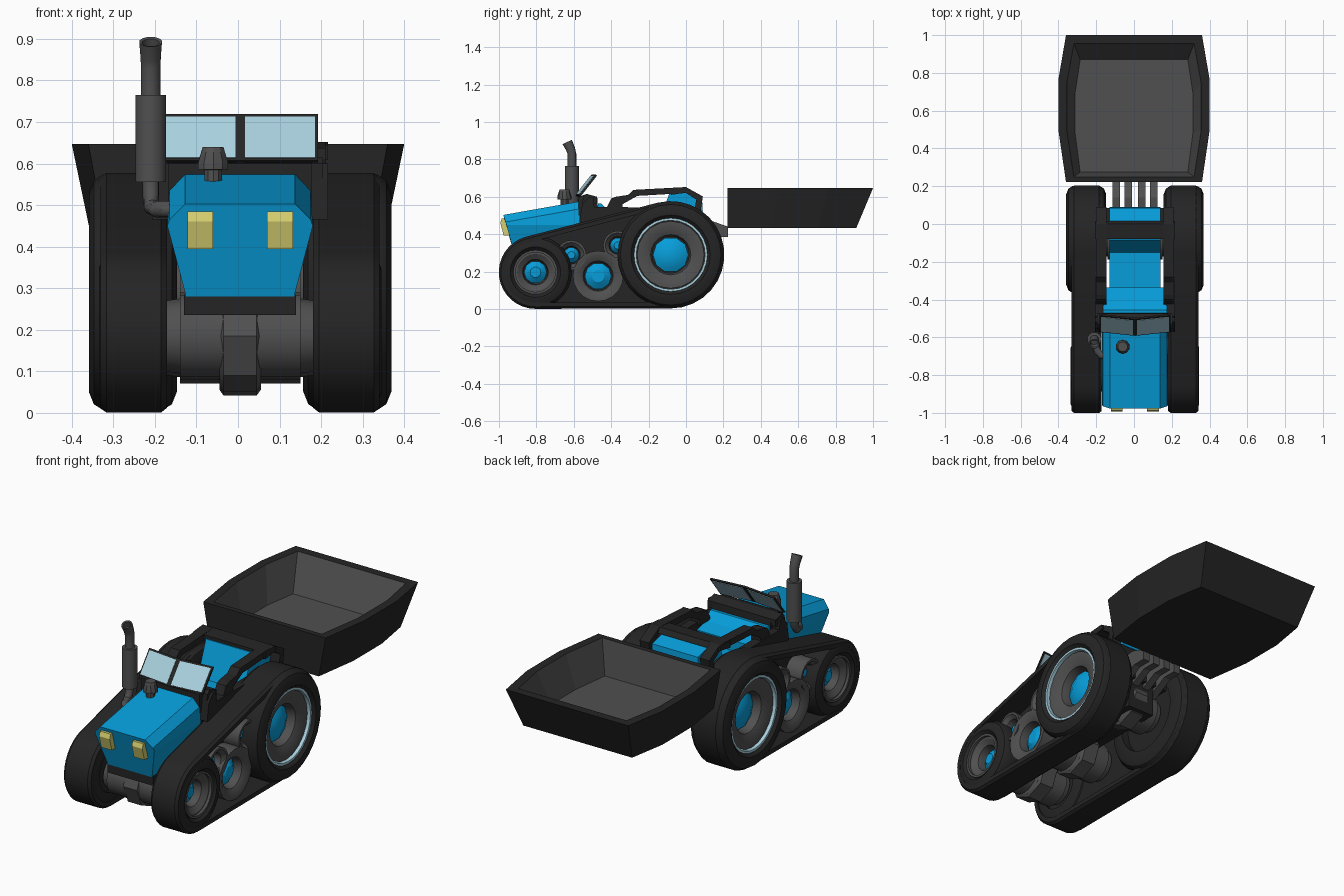
import bpy, bmesh
from math import sin, cos, pi, atan2, acos, hypot
from mathutils import Vector

if "Cube" in bpy.data.objects:
    bpy.data.objects.remove(bpy.data.objects["Cube"])

X0 = 0.005  # tractor centre line


def mat(name, r, g, b):
    m = bpy.data.materials.new(name)
    m.diffuse_color = (r, g, b, 1)
    m.use_nodes = True
    m.node_tree.nodes["Principled BSDF"].inputs["Base Color"].default_value = m.diffuse_color
    return m


BLUE = mat("blue", 0.002, 0.34, 0.70)
BLACK = mat("black", 0.018, 0.018, 0.018)
GREY = mat("dark_grey", 0.08, 0.08, 0.08)
GLASS = mat("glass", 0.40, 0.64, 0.74)
YELLOW = mat("lamp_yellow", 0.66, 0.62, 0.16)


def loft(name, rings, m, loop=False, caps=(True, True), smooth=None):
    """Skin a list of equal-sized point rings."""
    bm = bmesh.new()
    vs = [[bm.verts.new(p) for p in r] for r in rings]
    n = len(vs[0])
    for i in range(len(vs) if loop else len(vs) - 1):
        a, b = vs[i], vs[(i + 1) % len(vs)]
        for j in range(n):
            bm.faces.new((a[j], a[(j + 1) % n], b[(j + 1) % n], b[j]))
    if not loop:
        if caps[0]:
            bm.faces.new(vs[0])
        if caps[1]:
            bm.faces.new(vs[-1])
    bmesh.ops.recalc_face_normals(bm, faces=bm.faces)
    me = bpy.data.meshes.new(name)
    bm.to_mesh(me)
    bm.free()
    me.materials.append(m)
    ob = bpy.data.objects.new(name, me)
    bpy.context.collection.objects.link(ob)
    if smooth:
        bpy.ops.object.select_all(action='DESELECT')
        ob.select_set(True)
        bpy.context.view_layer.objects.active = ob
        bpy.ops.object.shade_smooth_by_angle(angle=smooth)
    return ob


def prism(name, yz, xa, xb, m):
    """Side profile extruded across x (relative to the centre line)."""
    return loft(name, [[(X0 + x, y, z) for y, z in yz] for x in (xa, xb)], m)


def box(name, xa, xb, ya, yb, za, zb, m):
    return prism(name, [(ya, za), (yb, za), (yb, zb), (ya, zb)], xa, xb, m)


def lathe(name, prof, c, m, seg=24, loop=False, s=1):
    """Turn (x, radius) profile about an x axis through c = (y, z)."""
    rings = [[(X0 + s * x, c[0] + r * cos(2 * pi * k / seg), c[1] + r * sin(2 * pi * k / seg))
              for k in range(seg)] for x, r in prof]
    return loft(name, rings, m, loop=loop, smooth=0.6)


def tube(name, pts, radii, m, seg=12):
    """Round pipe along a path; a path that doubles back makes a hollow mouth."""
    P = [Vector(p) for p in pts]
    rings, t = [], None
    for i, p in enumerate(P):
        d = (P[min(i + 1, len(P) - 1)] - P[max(i - 1, 0)]).normalized()
        t = d if t is None or d.dot(t) > 0.5 else t
        u = t.cross(Vector((0.3, 1, 0.1))).normalized()
        v = t.cross(u)
        rings.append([p + radii[i] * (u * cos(2 * pi * k / seg) + v * sin(2 * pi * k / seg)) for k in range(seg)])
    return loft(name, rings, m, smooth=0.6)


def hull(c1, r1, c2, r2, n=16):
    """Belt line round two circles."""
    dy, dz = c2[0] - c1[0], c2[1] - c1[1]
    a, b = atan2(dz, dy), acos((r1 - r2) / hypot(dy, dz))
    pts = []
    for c, r, s, e in ((c1, r1, a + b, a - b + 2 * pi), (c2, r2, a - b, a + b)):
        pts += [(c[0] + r * cos(s + (e - s) * k / n), c[1] + r * sin(s + (e - s) * k / n)) for k in range(n + 1)]
    return pts


FRONT, REAR, MID = (-0.805, 0.197), (-0.082, 0.29), (-0.47, 0.176)


def tyre(name, c, R, h, xa, xb, s):
    lathe(name, [(xa, h), (xa, R - 0.045), (xa + 0.012, R - 0.015), (xa + 0.035, R), (xb - 0.035, R),
                 (xb - 0.012, R - 0.015), (xb, R - 0.045), (xb, h + 0.02), (xb - 0.02, h)], c, BLACK, 28, True, s)


def hub(name, c, R, x, s):
    # grey dished rim with a recessed blue hub
    lathe(name + "_rim", [(0.2, R), (x, R), (x, R * 0.85), (x - 0.02, R * 0.6), (x - 0.05, R * 0.55),
                          (0.2, R * 0.55)], c, GREY, 20, True, s)
    lathe(name + "_hub", [(0.2, R * 0.53), (x - 0.06, R * 0.53), (x - 0.05, R * 0.42), (x - 0.035, R * 0.25)],
          c, BLUE, 10, False, s)


# tracks and wheels, both sides
for s, side in ((-1, "left"), (1, "right")):
    outer, inner = hull(FRONT, 0.196, REAR, 0.287), hull(FRONT, 0.162, REAR, 0.253)
    edge = hull(FRONT, 0.185, REAR, 0.276)
    loft(side + "_track_belt", [[(X0 + s * x, y, z) for y, z in line] for line, x in
         ((edge, 0.176), (outer, 0.19), (outer, 0.322), (edge, 0.336), (inner, 0.336), (inner, 0.176))],
         BLACK, loop=True, smooth=0.5)
    prism(side + "_track_plate", inner, s * 0.195, s * 0.215, BLACK)
    tyre(side + "_front_tyre", FRONT, 0.195, 0.115, 0.177, 0.34, s)
    tyre(side + "_rear_tyre", REAR, 0.284, 0.192, 0.152, 0.364, s)
    hub(side + "_front", FRONT, 0.115, 0.315, s)
    hub(side + "_rear", REAR, 0.18, 0.335, s)
    for nm, c, r, x, m in (("front", FRONT, 0.118, 0.33, GREY), ("rear", REAR, 0.196, 0.35, GLASS)):
        lathe(f"{side}_{nm}_trim_ring", [(0.3, r), (x, r), (x, r - 0.012), (0.3, r - 0.012)], c, m, 28, True, s)
    hub(side + "_road_wheel", MID, 0.135, 0.31, s)
    hub(side + "_idler_front", (-0.613, 0.288), 0.08, 0.31, s)
    hub(side + "_idler_rear", (-0.365, 0.34), 0.078, 0.31, s)

# axles with stepped flanges, and their central casings
for nm, (y, z) in (("front", (-0.8, 0.185)), ("middle", MID), ("rear", REAR)):
    half = [(0.22, 0.05), (0.18, 0.05), (0.18, 0.085), (0.145, 0.09), (0.145, 0.105), (0.06, 0.105)]
    lathe(nm + "_axle", half + [(-x, r) for x, r in reversed(half)], (y, z), GREY, 16)
    lathe(nm + "_casing", [(-0.05, 0.12), (-0.04, 0.134), (0.04, 0.134), (0.05, 0.12)], (y + 0.02, z), GREY, 8)
box("chassis_beam", -0.08, 0.08, -0.88, 0.06, 0.2, 0.4, BLACK)

# hood
front = [(0.13, -0.915, 0.28), (0.175, -0.96, 0.45), (0.17, -0.965, 0.465), (0.132, -0.977, 0.503)]
back = [(0.13, -0.57, 0.28), (0.175, -0.57, 0.45), (0.17, -0.57, 0.535), (0.132, -0.57, 0.575)]
loft("hood", [[(X0 + x, y, z) for x, y, z in h] + [(X0 - x, y, z) for x, y, z in reversed(h)]
              for h in (front, back)], BLUE)
box("hood_base", -0.135, 0.135, -0.913, -0.45, 0.235, 0.285, BLACK)
for s in (-1, 1):
    prism("headlight", [(-0.96, 0.484), (-0.985, 0.484), (-0.993, 0.46), (-0.975, 0.394), (-0.94, 0.394)],
          s * 0.065, s * 0.127, YELLOW)

# exhaust and air intake
tube("exhaust_elbow", [(-0.21, -0.61, 0.56), (-0.21, -0.615, 0.52), (-0.207, -0.635, 0.495), (-0.195, -0.67, 0.49),
                       (-0.175, -0.695, 0.49), (-0.14, -0.7, 0.49)], [0.02] * 6, GREY)
tube("exhaust_muffler", [(-0.21, -0.61, 0.555), (-0.21, -0.61, 0.765)], [0.038] * 2, GREY)
tube("exhaust_stack", [(-0.21, -0.61, 0.76), (-0.21, -0.61, 0.83), (-0.21, -0.617, 0.855), (-0.21, -0.635, 0.893),
                       (-0.21, -0.634, 0.891), (-0.21, -0.62, 0.862)], [0.024, 0.024, 0.025, 0.028, 0.021, 0.02], GREY)
tube("air_intake", [(-0.06, -0.65, z) for z in (0.54, 0.585, 0.586, 0.602, 0.64)],
     [0.022, 0.022, 0.038, 0.038, 0.026], GREY, 10)

# cowl and windscreen
prism("cowl", [(-0.575, 0.45), (-0.575, 0.6), (-0.53, 0.615), (-0.475, 0.6), (-0.465, 0.45)], -0.172, 0.172, BLACK)
prism("cowl_bar", [(-0.555, 0.56), (-0.55, 0.6), (-0.53, 0.615), (-0.475, 0.6), (-0.475, 0.565)], -0.2, 0.2, BLACK)


def pane(name, s, u0, u1, v0, v1, t, m):
    def P(u, v, d):
        return Vector((X0 + s * 0.188 * u, -0.588 + 0.02 * u + 0.088 * v + d, 0.605 + 0.112 * v - 0.6 * d))
    loft(name, [[P(u, v, d) for u, v in ((u0, v0), (u1, v0), (u1, v1), (u0, v1))] for d in (-t, t)], m)


for s in (-1, 1):
    pane("windscreen_frame", s, 0, 1, 0, 1, 0.004, BLACK)
    pane("windscreen_glass", s, 0.06, 0.96, 0.05, 0.93, 0.006, GLASS)

# cab: dash panel, seat, deck and side frames
prism("dash_panel", [(-0.47, 0.565), (-0.455, 0.565), (-0.41, 0.525), (-0.335, 0.505), (-0.335, 0.46), (-0.47, 0.46)],
      -0.17, 0.17, BLUE)
box("dash_front", -0.128, 0.128, -0.36, -0.335, 0.36, 0.47, BLUE)
box("seat", -0.135, 0.135, -0.345, -0.1, 0.37, 0.45, BLUE)
prism("seat_back", [(-0.17, 0.4), (-0.085, 0.628), (0.0, 0.628), (0.0, 0.4)], -0.135, 0.135, BLUE)
prism("rear_deck", [(-0.01, 0.625), (0.085, 0.6), (0.09, 0.52), (-0.01, 0.52)], -0.135, 0.135, BLUE)
prism("rear_bar", [(-0.08, 0.61), (-0.08, 0.645), (0.0, 0.652), (0.015, 0.625)], -0.212, 0.212, BLACK)
for s in (-1, 1):
    prism("side_sill", [(-0.57, 0.465), (-0.555, 0.56), (-0.52, 0.6), (-0.495, 0.6), (-0.49, 0.545), (-0.4, 0.545),
                        (0.07, 0.54), (0.07, 0.465)], s * 0.165, s * 0.212, BLACK)
    prism("side_frame", [(-0.43, 0.53), (-0.40, 0.59), (-0.375, 0.6), (-0.31, 0.61), (-0.28, 0.637), (0, 0.652),
                         (0.09, 0.602), (0.075, 0.5), (0.04, 0.5), (0.055, 0.585), (0, 0.62), (-0.26, 0.605),
                         (-0.34, 0.56), (-0.34, 0.53)], s * 0.15, s * 0.205, BLACK)

# rear hitch
box("hitch_block", -0.15, 0.15, 0.0, 0.085, 0.36, 0.525, BLACK)
for x in (-0.1, -0.035, 0.035, 0.1):
    prism("hitch_arm", [(0.03, 0.46), (0.14, 0.47), (0.225, 0.44), (0.225, 0.385), (0.15, 0.385), (0.03, 0.32)],
          x - 0.02, x + 0.02, GREY)


# rear bucket: black shell with a grey lining
def outline(z, ends, mid, ya, yb):
    right = [(ends, ya), (mid, ya + 0.35 * (yb - ya)), (mid, ya + 0.7 * (yb - ya)), (ends, yb)]
    return [(x, y, z) for x, y in right] + [(-x, y, z) for x, y in reversed(right)]


bucket = loft("bucket", [outline(0.432, 0.32, 0.355, 0.222, 0.91), outline(0.647, 0.36, 0.40, 0.222, 1.0),
                         outline(0.647, 0.318, 0.356, 0.25, 0.955), outline(0.462, 0.285, 0.312, 0.275, 0.87)], BLACK)
bucket.data.materials.append(GREY)
for p in bucket.data.polygons:
    if 16 <= p.index < 24 or p.index == 25:
        p.material_index = 1
